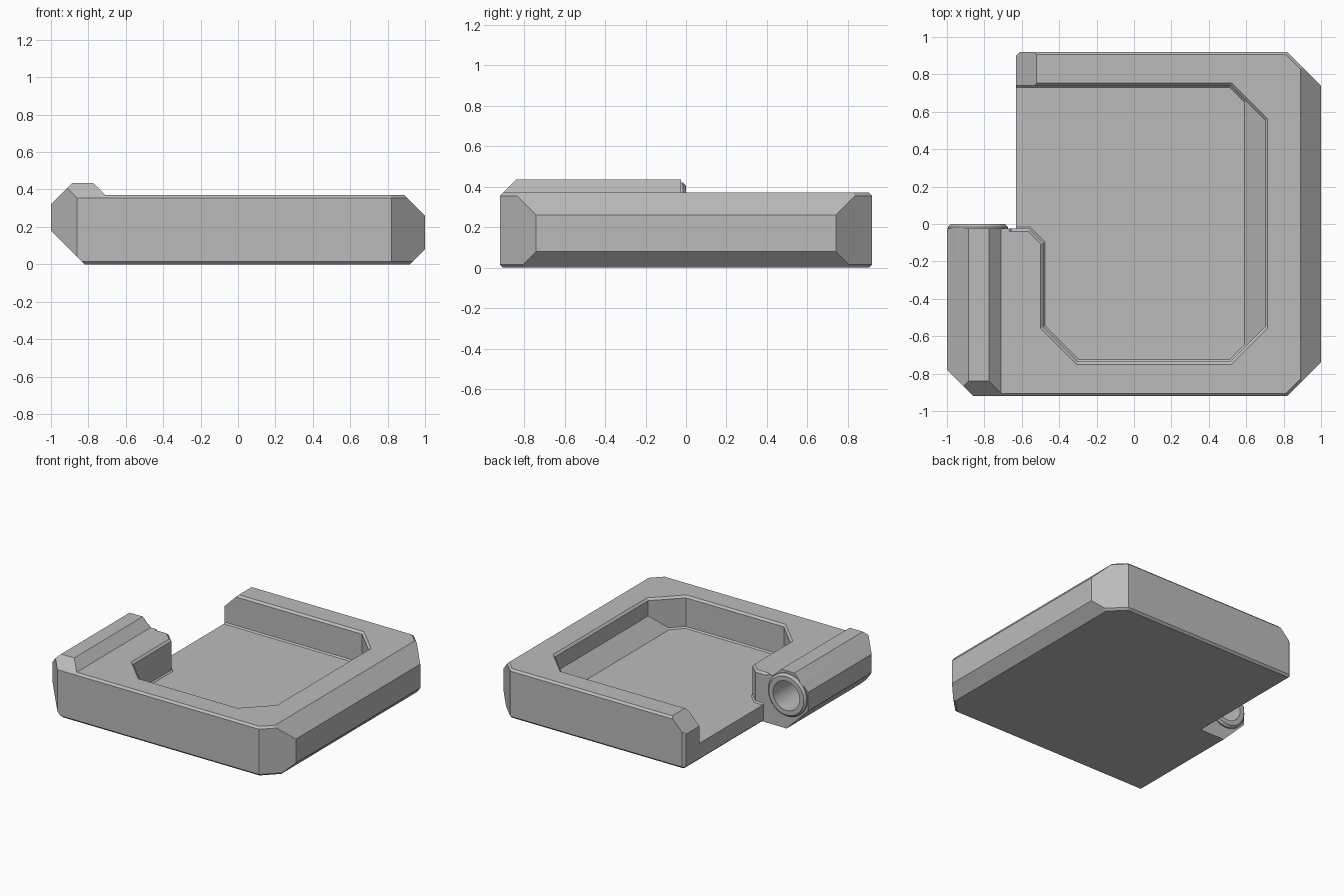
import bpy
import bmesh
from mathutils import Vector

cube = bpy.data.objects.get("Cube")
if cube:
    bpy.data.objects.remove(cube, do_unlink=True)

grey = bpy.data.materials.new("plain_grey")
grey.use_nodes = True
COLOUR = (0.5, 0.5, 0.5, 1)
grey.diffuse_color = COLOUR
grey.node_tree.nodes["Principled BSDF"].inputs["Base Color"].default_value = COLOUR


def offset_plan(points, amount):
    """Grow a counter-clockwise outline by a mitred amount."""
    pts = [Vector(p) for p in points]
    out = []
    for i, p in enumerate(pts):
        a = (p - pts[i - 1]).normalized()
        b = (pts[(i + 1) % len(pts)] - p).normalized()
        n1, n2 = Vector((a.y, -a.x)), Vector((b.y, -b.x))
        out.append(p + (n1 + n2) * amount / (1 + n1.dot(n2)))
    return out


def loft(name, points, layers, axis="z"):
    """Stack an outline along an axis; layers are (position, offset)."""
    place = {"x": lambda p, t: (t, p[0], p[1]),
             "y": lambda p, t: (p[0], t, p[1]),
             "z": lambda p, t: (p[0], p[1], t)}[axis]
    bm = bmesh.new()
    rings = [[bm.verts.new(place(p, t)) for p in offset_plan(points, o)]
             for t, o in layers]
    n = len(points)
    for low, high in zip(rings, rings[1:]):
        for i in range(n):
            j = (i + 1) % n
            bm.faces.new((low[i], low[j], high[j], high[i]))
    bm.faces.new(rings[0][::-1])
    bm.faces.new(rings[-1])
    bmesh.ops.recalc_face_normals(bm, faces=bm.faces)
    mesh = bpy.data.meshes.new(name)
    bm.to_mesh(mesh)
    bm.free()
    mesh.materials.append(grey)
    obj = bpy.data.objects.new(name, mesh)
    bpy.context.collection.objects.link(obj)
    return obj


def combine(obj, other, operation):
    """Apply a boolean and discard the second solid."""
    bpy.context.view_layer.objects.active = obj
    mod = obj.modifiers.new("cut", "BOOLEAN")
    mod.operation = operation
    mod.solver = "EXACT"
    mod.object = other
    bpy.ops.object.modifier_apply(modifier=mod.name)
    bpy.data.objects.remove(other, do_unlink=True)


def cylinder(name, rings, centre, sides=48):
    """Turned solid along y; rings are (y, radius)."""
    bm = bmesh.new()
    bmesh.ops.create_circle(bm, segments=sides, radius=1)
    unit = [(v.co.x, v.co.y) for v in bm.verts]
    bm.free()
    obj = loft(name, unit, [(y, 0) for y, r in rings], "y")
    for i, v in enumerate(obj.data.vertices):
        r = rings[i // sides][1]
        v.co.x = centre[0] + v.co.x * r
        v.co.z = centre[1] + v.co.z * r
    return obj


BEVEL = 0.015
HINGE_END = -0.025
BORE = (-0.835, 0.26)

# Main tray block with chamfered corners and sides
tray = loft("tray_body",
            [(-0.63, -0.92), (0.82, -0.92), (1, -0.74), (1, 0.74),
             (0.82, 0.92), (-0.61, 0.92), (-0.63, 0.90)],
            [(0, -BEVEL), (BEVEL, 0), (0.355, 0), (0.37, -BEVEL)])
combine(tray, loft("side_profile",
                   [(-0.63, -0.1), (0.82, -0.1), (1, 0.08), (1, 0.26),
                    (0.8, 0.46), (-0.43, 0.46), (-0.63, 0.26)],
                   [(-1.5, 0), (1.5, 0)], "y"), "INTERSECT")

# Thick hinge section with a raised ridge
hinge = loft("hinge_block",
             [(-1.1, -0.68), (-0.86, -0.92), (-0.3, -0.92), (-0.3, 0.3), (-1.1, 0.3)],
             [(-0.2, 0), (0.8, 0)])
combine(hinge, loft("ridge_profile",
                    [(-0.82, 0), (-0.2, 0), (-0.2, 0.37), (-0.71, 0.37),
                     (-0.775, 0.435), (-0.885, 0.435), (-1, 0.32), (-1, 0.18)],
                    [(-1.5, 0), (HINGE_END, 0)], "y"), "INTERSECT")
combine(hinge, loft("ridge_end_slope",
                    [(-0.905, 0), (0.5, 0), (0.5, 0.6), (-0.675, 0.6),
                     (-0.92, 0.355), (-0.92, BEVEL)],
                    [(-1.5, 0), (0.5, 0)], "x"), "INTERSECT")
combine(tray, hinge, "UNION")

# Pocket open on one side, with a bevelled rim and one sloped wall
pocket = loft("pocket",
              [(-0.65, HINGE_END), (-0.56, HINGE_END), (-0.485, -0.1),
               (-0.485, -0.55), (-0.3, -0.735), (0.515, -0.735),
               (0.7, -0.55), (0.7, 0.555), (0.515, 0.74), (-0.65, 0.74)],
              [(0.13, -0.01), (0.14, 0), (0.355, 0), (0.37, BEVEL), (0.6, BEVEL)])
combine(pocket, loft("pocket_slope",
                     [(-0.9, 0), (0.46, 0), (0.9, 0.44), (0.9, 0.8), (-0.9, 0.8)],
                     [(-1.5, 0), (1.5, 0)], "y"), "INTERSECT")
combine(tray, pocket, "DIFFERENCE")

# Round boss and bore at the end of the hinge
combine(tray, cylinder("boss", [(-0.2, 0.16), (-0.015, 0.16), (0, 0.145)], BORE), "UNION")
combine(tray, cylinder("bore", [(-0.7, 0.11), (0.1, 0.11)], BORE), "DIFFERENCE")

for o in bpy.context.selected_objects:
    o.select_set(False)
tray.select_set(True)
bpy.context.view_layer.objects.active = tray
bpy.ops.object.shade_smooth_by_angle(angle=0.35)
